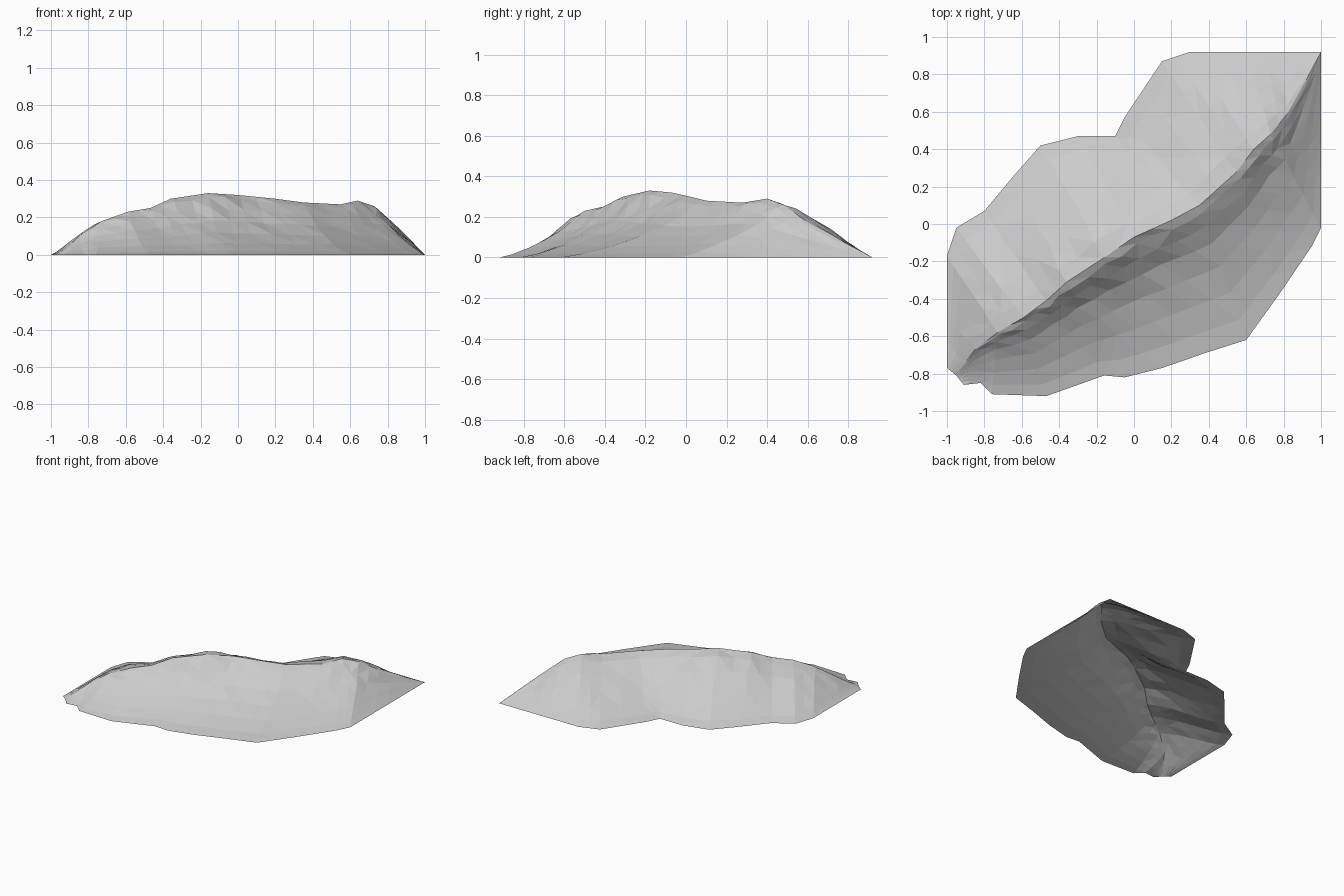
import bpy
import bmesh
import math
import random
from mathutils import Vector

cube = bpy.data.objects.get("Cube")
if cube:
    bpy.data.objects.remove(cube, do_unlink=True)

random.seed(4)

# Cross-section stations along the hill: back foot, crest, front foot
STATIONS = [
    ((-1, -.77), (-.95, -.81, 0), (-.91, -.86)),
    ((-1, -.5), (-.85, -.67, .1), (-.82, -.85)),
    ((-1, -.17), (-.73, -.58, .18), (-.76, -.91)),
    ((-.95, -.02), (-.59, -.5, .23), (-.47, -.92)),
    ((-.8, .07), (-.47, -.41, .25), (-.3, -.86)),
    ((-.65, .25), (-.36, -.31, .3), (-.16, -.81)),
    ((-.5, .42), (-.16, -.18, .33), (-.05, -.82)),
    ((-.3, .47), (0, -.07, .32), (.15, -.77)),
    ((-.1, .47), (.2, .02, .3), (.38, -.69)),
    ((-.05, .57), (.35, .1, .28), (.6, -.62)),
    ((.15, .87), (.55, .28, .27), (.78, -.37)),
    ((.3, .92), (.64, .4, .29), (.95, -.12)),
    ((.6, .92), (.73, .48, .26), (1, -.02)),
    ((.8, .92), (.82, .59, .18), (1, .3)),
    ((.92, .92), (.92, .77, .08), (1, .6)),
    ((1, .92), (1, .92, 0), (1, .92)),
]

# Slope profiles from crest to foot: (distance, height) as fractions
BACK = [(.13, .93), (.32, .74), (.52, .49), (.72, .25), (.87, .09), (1, 0)]
FRONT = [(.06, .93), (.16, .75), (.28, .55), (.45, .36), (.65, .19), (.85, .06), (1, 0)]


def slope(crest, foot, profile, straight, swell):
    """Points running down from the crest to the foot."""
    points = []
    for t, h in profile:
        p = crest.lerp(foot, t)
        p.z = crest.z * (h + (1 - t - h) * straight + swell * math.sin(math.pi * t))
        points.append(p)
    return points


def section(back, crest, front, straight, swell):
    down_back = slope(crest, back, BACK, straight, swell)
    down_front = slope(crest, front, FRONT, straight, 0)
    return down_back[::-1] + [crest] + down_front


def bump(u, centre):
    return math.exp(-((u - centre) / .09) ** 2)


def roughen(points):
    """Slight rocky irregularity, leaving the crest and the feet in place."""
    for i, p in enumerate(points):
        if i not in (0, len(BACK), len(points) - 1):
            amount = .04 * p.z
            p.x += random.uniform(-amount, amount)
            p.y += random.uniform(-amount, amount)
            p.z *= random.uniform(.98, 1.02)
    return points


# Double the stations by adding one halfway between neighbours
stations = [tuple(Vector(p).to_3d() for p in s) for s in STATIONS]
dense = []
for a, b in zip(stations, stations[1:]):
    dense.append(a)
    dense.append(tuple(p.lerp(q, .5) for p, q in zip(a, b)))
dense.append(stations[-1])

# Skin the sections into an open shell: straighter slopes at the ends,
# a valley up from the notch at the back and a swelling lobe beside it
bm = bmesh.new()
rows = []
for i, s in enumerate(dense):
    u = i / (len(dense) - 1)
    end = 2 * u - 1
    straight = end ** 2 if end > 0 else .5 * abs(end) ** 3
    swell = .06 * bump(u, .77) - .06 * bump(u, .57)
    rows.append([bm.verts.new(p) for p in roughen(section(*s, straight, swell))])
for r0, r1 in zip(rows, rows[1:]):
    for j in range(len(r0) - 1):
        bm.faces.new((r0[j], r0[j + 1], r1[j + 1], r1[j]))
bmesh.ops.remove_doubles(bm, verts=bm.verts, dist=.001)
bmesh.ops.triangulate(bm, faces=bm.faces, quad_method='SHORT_EDGE')

# Face the shell upwards
bm.normal_update()
if sum(f.normal.z for f in bm.faces) < 0:
    bmesh.ops.reverse_faces(bm, faces=bm.faces)

mesh = bpy.data.meshes.new("hill_ridge")
bm.to_mesh(mesh)
bm.free()
hill = bpy.data.objects.new("hill_ridge", mesh)
bpy.context.collection.objects.link(hill)

# Stone colour
stone = bpy.data.materials.new("light_grey_stone")
stone.use_nodes = True
colour = (.6, .6, .6, 1)
stone.diffuse_color = colour
stone.node_tree.nodes["Principled BSDF"].inputs["Base Color"].default_value = colour
mesh.materials.append(stone)
